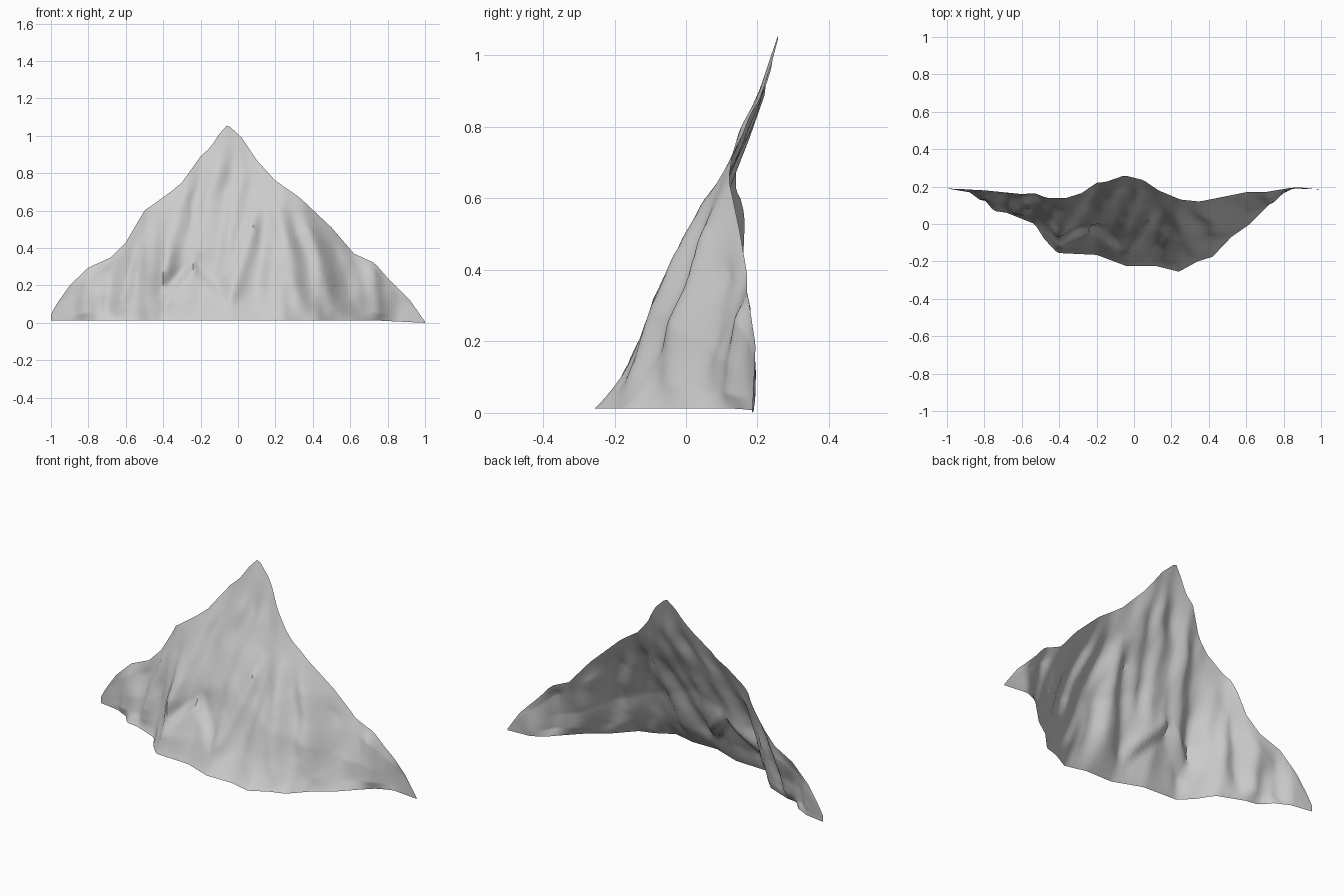
import bpy, bmesh, math
from mathutils import Vector, noise

# Skyline height, skyline depth and foot depth, all as (x, value)
SKY = [(-1, .045), (-.97, .10), (-.9, .2), (-.8, .295), (-.68, .35), (-.6, .43), (-.5, .6), (-.36, .7),
       (-.3, .75), (-.2, .89), (-.15, .935), (-.1, 1.01), (-.055, 1.06), (.02, .99), (.1, .87), (.2, .76),
       (.33, .67), (.5, .51), (.62, .37), (.73, .32), (.8, .24), (.92, .12), (1, .006)]
RIDGE = [(-1, .19), (-.8, .18), (-.6, .16), (-.53, .165), (-.47, .14), (-.36, .14), (-.28, .165), (-.2, .22),
         (-.15, .225), (-.05, .26), (.05, .235), (.13, .18), (.25, .13), (.35, .12), (.5, .15), (.6, .17),
         (.7, .17), (.85, .195), (1, .185)]
FOOT = [(-1, .19), (-.88, .17), (-.8, .13), (-.75, .07), (-.68, .06), (-.53, 0), (-.48, -.08),
        (-.41, -.155), (-.2, -.165), (-.04, -.225), (.12, -.225), (.24, -.255), (.34, -.2),
        (.42, -.175), (.52, -.07), (.62, 0), (.7, .08), (.77, .15), (.85, .19), (1, .185)]

# Rock ribs (negative) and gullies: x top, z top, x bottom, z bottom, half width, depth
RIBS = [(-.78, .32, -.83, 0, .06, -.022), (-.66, .38, -.71, .05, .05, .012),
        (-.52, .55, -.63, .1, .06, -.03), (-.43, .58, -.48, .1, .05, .015),
        (-.38, .48, -.41, 0, .05, -.018),
        (-.28, .74, -.39, .25, .07, -.02), (-.22, .76, -.31, .2, .06, .012),
        (-.1, .88, -.24, .36, .07, -.018), (-.03, .9, -.12, .3, .06, .015),
        (.03, .82, -.06, .4, .05, -.012), (.1, .58, -.04, .12, .06, -.03),
        (.18, .66, .08, .12, .06, .018), (.19, .68, .17, .08, .06, -.015),
        (.22, .62, .34, .03, .06, -.022), (.3, .6, .44, .03, .06, .014),
        (.36, .58, .53, .03, .06, -.02), (.5, .45, .64, .03, .06, .014),
        (.72, .33, .76, 0, .06, -.025)]


def lerp(table, x):
    for (x0, v0), (x1, v1) in zip(table, table[1:]):
        if x <= x1:
            return v0 + (v1 - v0) * (x - x0) / (x1 - x0)
    return table[-1][1]


def relief(x, z):
    d = 0
    wx = x + .018 * noise.noise(Vector((x * 3, z * 7, 8)))
    for xt, zt, xb, zb, w, a in RIBS:
        k = (z - zb) / (zt - zb)
        fade = max(0, min(1, (1.1 - k) * 4, (k + .2) * 4))
        d += a * fade * max(0, 1 - abs(wx - xb - (xt - xb) * k) / w)
    # Pointed crag standing in front of the main face
    dx = abs(x + .24)
    if dx < .19:
        q = .31 - 1.1 * dx - z
        side = min(1, (.19 - dx) / .05)
        t = max(0, min(1, q / .07 + .5))
        d += side * ((1 - t) * .02 * max(0, 1 + q / .2) - t * .024)
    return d + .01 * noise.noise(Vector((x * 8, z * 6, 3)))


NX, NZ = 100, 44
bm = bmesh.new()
rows = []
for i in range(NX + 1):
    x = -1 + 2 * i / NX
    h, top, foot = lerp(SKY, x), lerp(RIDGE, x), lerp(FOOT, x)
    z0 = .012 * min(1, (1 - x) * 4)
    mid = max(0, 1 - abs(x + .02) / .35)
    col = []
    for j in range(NZ + 1):
        s = j / NZ
        z = z0 + (h - z0) * s
        # Flared toe, and an upper face that leans back
        f = s + .06 * math.sin(math.pi * min(1, s * 2.4) ** .8) + .07 * mid * math.sin(math.pi * s ** 1.7)
        edge = min(1, s * 7, (1 - s) * 5) * min(1, (1 - abs(x)) * 8)
        col.append(bm.verts.new((x, foot + (top - foot) * f + relief(x, z) * edge, z)))
    rows.append(col)
for a, b in zip(rows, rows[1:]):
    for j in range(NZ):
        bm.faces.new((a[j], b[j], b[j + 1], a[j + 1]))

# Open mountain face
mesh = bpy.data.meshes.new("mountain_face")
bm.to_mesh(mesh)
bm.free()
mountain = bpy.data.objects.new("mountain_face", mesh)
bpy.context.collection.objects.link(mountain)
bpy.context.view_layer.objects.active = mountain
mountain.select_set(True)
bpy.ops.object.shade_smooth_by_angle(angle=math.radians(50))
